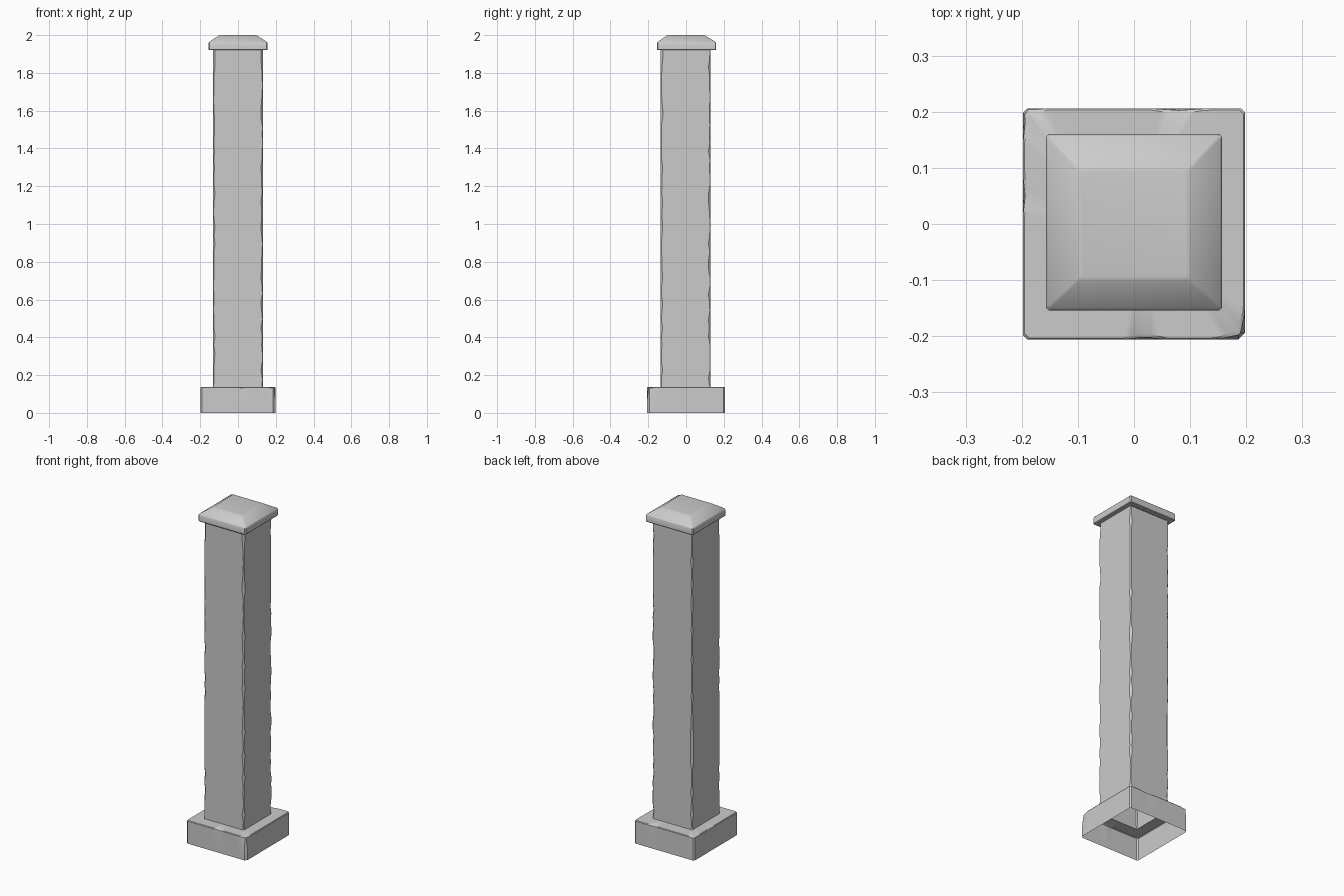
import bpy, bmesh, math, random
from mathutils import Vector

if "Cube" in bpy.data.objects:
    bpy.data.objects.remove(bpy.data.objects["Cube"])

random.seed(7)


def ring(hx, hy, z, chamfers, n=1, cy=0.0):
    """Square outline with four chamfered corners and n segments per side."""
    pts = []
    for (sx, sy, x_first), c in zip(
            [(1, -1, True), (1, 1, False), (-1, 1, True), (-1, -1, False)], chamfers):
        a = Vector((sx * (hx - c), sy * hy + cy, z))
        b = Vector((sx * hx, sy * (hy - c) + cy, z))
        pts += [a, b] if x_first else [b, a]
    out = []
    for i in range(0, 8, 2):
        out.append(pts[i])
        start, end = pts[i + 1], pts[(i + 2) % 8]
        out += [start.lerp(end, k / n) for k in range(n)]
    return out


def loft(name, rings, cap_top=False):
    """Skin a stack of outlines into one shell."""
    bm = bmesh.new()
    loops = [[bm.verts.new(p) for p in r] for r in rings]
    for lo, hi in zip(loops, loops[1:]):
        m = len(lo)
        for i in range(m):
            j = (i + 1) % m
            bm.faces.new((lo[i], lo[j], hi[j], hi[i]))
    if cap_top:
        bm.faces.new(loops[-1])
    me = bpy.data.meshes.new(name)
    bm.to_mesh(me)
    bm.free()
    ob = bpy.data.objects.new(name, me)
    bpy.context.collection.objects.link(ob)
    bpy.ops.object.select_all(action='DESELECT')
    ob.select_set(True)
    bpy.context.view_layer.objects.active = ob
    bpy.ops.object.shade_smooth_by_angle(angle=math.radians(30))
    return ob


# Shaft: open tube with irregularly worn vertical edges
SHAFT = 0.132
levels = 40
shaft_rings = []
for k in range(levels + 1):
    z = 0.138 + (1.92 - 0.138) * k / levels
    wear = [random.choice((0.003, 0.004, 0.005, 0.007, 0.011)) for _ in range(4)]
    shaft_rings.append(ring(SHAFT, SHAFT, z, wear, cy=-0.002))
loft("shaft", shaft_rings)

# Base: hollow plinth, open underneath, chipped along its upper edge
BX, BY, TOP, N = 0.198, 0.206, 0.138, 24
corners = [0.012, 0.007, 0.008, 0.008]
base_rings = [
    ring(BX, BY, 0.0, corners, N),
    ring(BX, BY, 0.07, corners, N),
    ring(BX, BY, TOP - 0.004, corners, N),
    ring(BX - 0.003, BY - 0.003, TOP, corners, N),
    ring(SHAFT, SHAFT, TOP, [0.004] * 4, N, cy=-0.002),
]
# chip: x, y, radius, depth
chips = [(0.198, -0.206, 0.05, 0.022), (0.02, -0.206, 0.035, 0.010),
         (0.08, 0.206, 0.05, 0.007), (-0.198, 0.05, 0.035, 0.008),
         (-0.198, 0.19, 0.045, 0.010)]
for r, strength in ((base_rings[2], 0.5), (base_rings[3], 1.0)):
    for p in r:
        for x, y, radius, depth in chips:
            d = math.hypot(p.x - x, p.y - y)
            if d < radius:
                f = (1 - d / radius) * depth * strength
                inward = Vector((-p.x if abs(p.x) > BX - 0.01 else 0,
                                 -p.y if abs(p.y) > BY - 0.01 else 0, 0))
                if inward.length:
                    p += inward.normalized() * f
                p.z -= f * 0.25
loft("base", base_rings)

# Cap: overhanging rim, softened edge, sloped sides and flat top
cap_profile = [(SHAFT, 1.92, 0.004), (0.154, 1.92, 0.004), (0.157, 1.924, 0.005),
               (0.157, 1.957, 0.005), (0.153, 1.964, 0.005),
               (0.103, 1.9965, 0.004), (0.099, 1.999, 0.004), (0.094, 2.0, 0.004)]
loft("cap", [ring(h, h, z, [c] * 4, cy=0.003 if h > SHAFT else 0.0)
             for h, z, c in cap_profile], cap_top=True)
